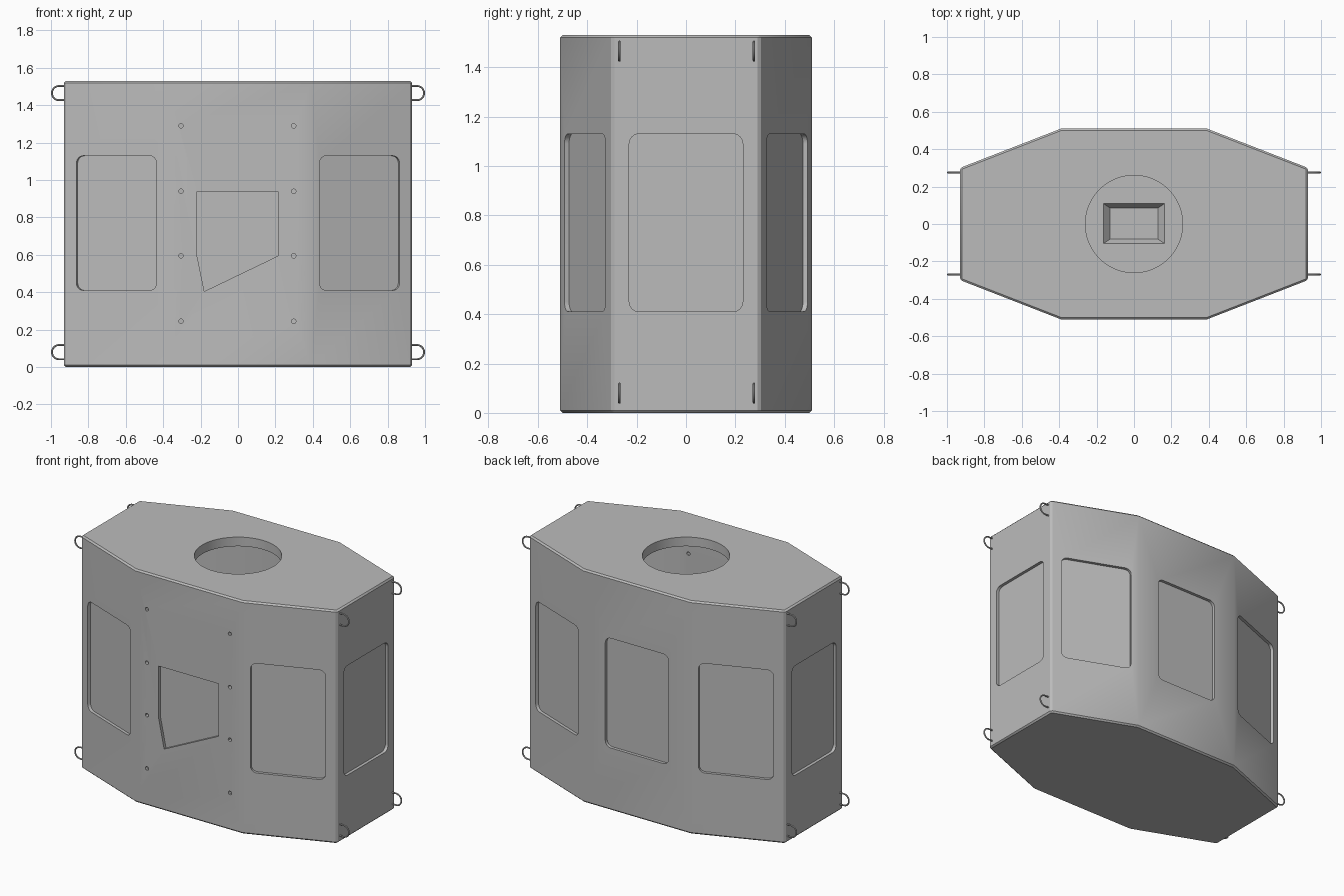
import bpy, math
from mathutils import Matrix, Vector

old = bpy.data.objects.get("Cube")
if old:
    bpy.data.objects.remove(old, do_unlink=True)

grey = bpy.data.materials.new("light grey")
grey.use_nodes = True
grey.diffuse_color = (0.5, 0.5, 0.5, 1)
grey.node_tree.nodes["Principled BSDF"].inputs["Base Color"].default_value = (0.5, 0.5, 0.5, 1)

H, WALL = 1.53, 0.06


def prism(name, outline, z0, z1, frame=Matrix(), taper=1.0):
    """Extrude a counter-clockwise outline from z0 to z1; taper scales the lower end."""
    n = len(outline)
    verts = [(x * taper, y * taper, z0) for x, y in outline] + [(x, y, z1) for x, y in outline]
    faces = [list(range(n))[::-1], list(range(n, 2 * n))]
    faces += [[i, (i + 1) % n, (i + 1) % n + n, i + n] for i in range(n)]
    mesh = bpy.data.meshes.new(name)
    mesh.from_pydata([frame @ Vector(v) for v in verts], [], faces)
    mesh.materials.append(grey)
    obj = bpy.data.objects.new(name, mesh)
    bpy.context.collection.objects.link(obj)
    return obj


def select(obj):
    bpy.ops.object.select_all(action="DESELECT")
    obj.select_set(True)
    bpy.context.view_layer.objects.active = obj


def carve(cutter):
    mod = body.modifiers.new("cut", "BOOLEAN")
    mod.operation, mod.solver, mod.object = "DIFFERENCE", "EXACT", cutter
    select(body)
    bpy.ops.object.modifier_apply(modifier=mod.name)
    bpy.data.objects.remove(cutter, do_unlink=True)


def wall_frame(x, y, z, angle):
    """Frame on a wall: local x along it, local y up, local z outward."""
    out = Vector((math.cos(angle), math.sin(angle), 0))
    up = Vector((0, 0, 1))
    m = Matrix((up.cross(out), up, out)).transposed().to_4x4()
    return Matrix.Translation((x, y, z)) @ m


def circle(r, n):
    return [(r * math.cos(2 * math.pi * i / n), r * math.sin(2 * math.pi * i / n)) for i in range(n)]


def rounded_rect(w, h, r, steps=6):
    pts = []
    for q, (sx, sy) in enumerate([(1, 1), (-1, 1), (-1, -1), (1, -1)]):
        for i in range(steps + 1):
            a = math.pi / 2 * (q + i / steps)
            pts.append((sx * (w / 2 - r) + r * math.cos(a), sy * (h / 2 - r) + r * math.sin(a)))
    return pts


def octagon(hx, hy, cx, cy):
    return [(hx, -cy), (hx, cy), (cx, hy), (-cx, hy), (-hx, cy), (-hx, -cy), (-cx, -hy), (cx, -hy)]


# Eight-sided shell with chamfered edges
body = prism("cabinet_body", octagon(0.93, 0.51, 0.39, 0.3), 0, H)
bevel = body.modifiers.new("edge", "BEVEL")
bevel.width, bevel.segments, bevel.angle_limit = 0.01, 1, math.radians(30)
select(body)
bpy.ops.object.modifier_apply(modifier=bevel.name)

# Hollow inside, round top opening and tapered pit in the floor
carve(prism("cavity", octagon(0.87, 0.45, 0.38, 0.26), WALL, H - WALL))
carve(prism("top_hole", circle(0.26, 64), H - 0.1, H + 0.1))
pit = [(-0.165, -0.105), (0.165, -0.105), (0.165, 0.11), (-0.165, 0.11)]
carve(prism("floor_pit", pit, 0.02, WALL + 0.001, taper=0.77))

# Shallow window recesses on the sides, the slanted walls and the back
window = rounded_rect(0.46, 0.72, 0.04)
slant = math.atan2(0.54, 0.21)
walls = [(0.93, 0, 0), (-0.93, 0, math.pi), (0, 0.51, math.pi / 2)]
for sx in (1, -1):
    for sy in (1, -1):
        walls.append((sx * 0.65, sy * 0.409, math.atan2(sy * math.sin(slant), sx * math.cos(slant))))
for x, y, angle in walls:
    carve(prism("window", window, -0.02, 0.05, wall_frame(x, y, 0.77, angle)))

# Five-cornered recess and bolt holes on the front
panel = [(-0.22, 0.94), (-0.22, 0.6), (-0.18, 0.405), (0.215, 0.595), (0.215, 0.94)]
carve(prism("front_panel", panel, -0.02, 0.05, wall_frame(0, -0.51, 0, -math.pi / 2)))
for x in (-0.305, 0.298):
    for z in (0.245, 0.595, 0.94, 1.29):
        carve(prism("bolt_hole", circle(0.012, 12), -0.1, 0.05, wall_frame(x, -0.51, z, -math.pi / 2)))

select(body)
bpy.ops.object.shade_smooth_by_angle(angle=math.radians(30))

# U-shaped lifting loops at the corners of both sides
R = 0.038
for sx, side in ((1, "left"), (-1, "right")):
    for y, end in ((-0.27, "front"), (0.275, "back")):
        for z, level in ((0.08, "lower"), (1.465, "upper")):
            arc = [(0.957 + R * math.cos(a), R * math.sin(a))
                   for a in (math.pi * (i / 12 - 0.5) for i in range(13))]
            path = [(0.915, -R)] + arc + [(0.915, R)]
            curve = bpy.data.curves.new("loop", "CURVE")
            curve.dimensions = "3D"
            curve.bevel_depth, curve.bevel_resolution = 0.005, 2
            curve.use_fill_caps = True
            line = curve.splines.new("POLY")
            line.points.add(len(path) - 1)
            for p, (px, pz) in zip(line.points, path):
                p.co = (sx * px, y, z + pz, 1)
            curve.materials.append(grey)
            loop = bpy.data.objects.new(f"{level}_{end}_{side}_loop", curve)
            bpy.context.collection.objects.link(loop)
            select(loop)
            bpy.ops.object.convert(target="MESH")
            bpy.ops.object.shade_smooth_by_angle(angle=math.radians(40))
